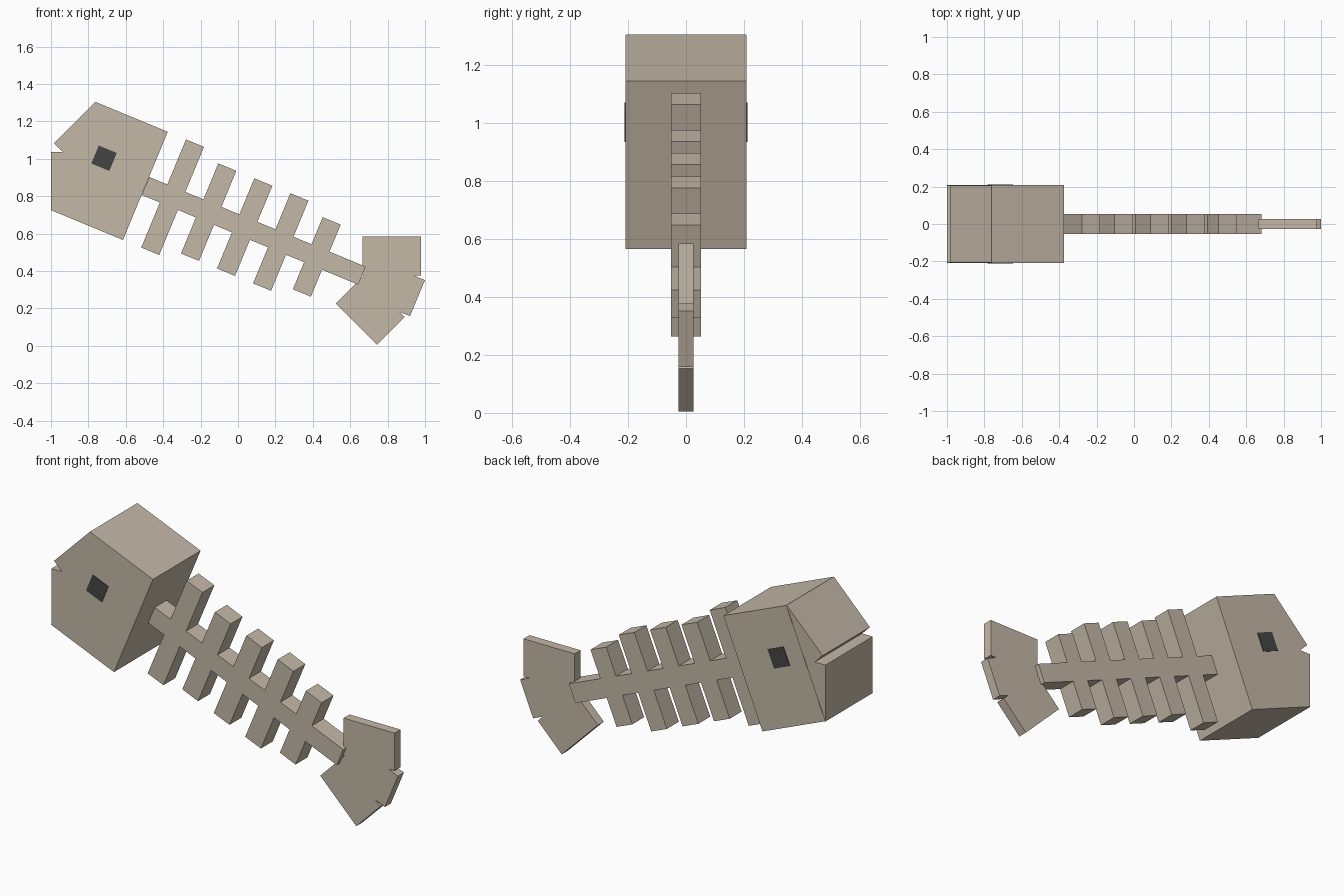
import bpy
from math import radians, sin, cos

cube = bpy.data.objects.get("Cube")
if cube:
    bpy.data.objects.remove(cube, do_unlink=True)

U = 0.1043      # one block unit
TILT = 22.5     # nose-up angle of the body


def material(name, rgb):
    mat = bpy.data.materials.new(name)
    mat.use_nodes = True
    colour = (*rgb, 1)
    mat.diffuse_color = colour
    mat.node_tree.nodes["Principled BSDF"].inputs["Base Color"].default_value = colour
    return mat


bone = material("bone", (0.55, 0.48, 0.39))
dark = material("eye_dark", (0.06, 0.06, 0.06))


def block(name, x, z, size, angle, mat=bone):
    """Box centred on y = 0, sized in block units, turned about y."""
    bpy.ops.mesh.primitive_cube_add(size=1, location=(x, 0, z))
    ob = bpy.context.object
    ob.name = name
    ob.scale = [s * U for s in size]
    ob.rotation_euler.y = radians(angle)
    ob.data.materials.append(mat)
    return ob


def along(origin, distance, rise=0):
    """Point at a distance along the tilted body axis and a rise across it."""
    a = radians(TILT)
    return (origin[0] + U * (distance * cos(a) + rise * sin(a)),
            origin[1] + U * (rise * cos(a) - distance * sin(a)))


# Skull with two jaws that leave a small open mouth
skull = (-0.688, 0.935)
block("skull", *skull, (4, 4, 6), TILT)
block("upper_jaw", -0.799, 1.121, (2, 3.97, 3), 45)
block("lower_jaw", -0.896, 0.880, (2, 3.97, 3), 0)

# Eyes, thin plates on both cheeks
for side, y in (("left", 2), ("right", -2)):
    eye = block(side + "_eye", *along(skull, -0.5, 0.5), (1, 0.06, 1), TILT, dark)
    eye.location.y = y * U

# Spine and ribs that shorten toward the tail
spine = (0.084, 0.615)
block("spine", *spine, (12, 1, 1), TILT)
for i, length in enumerate((6, 5, 5, 5, 4)):
    block(f"rib_{i + 1}", *along(spine, 2 * i - 4.5), (1, 1, length), TILT)

# Tail fan of three thin plates
block("upper_tail_fin", 0.822, 0.480, (3, 0.5, 2), 0)
block("middle_tail_fin", 0.815, 0.315, (3, 0.5, 2), TILT)
block("lower_tail_fin", 0.707, 0.190, (3, 0.5, 2), 45)
